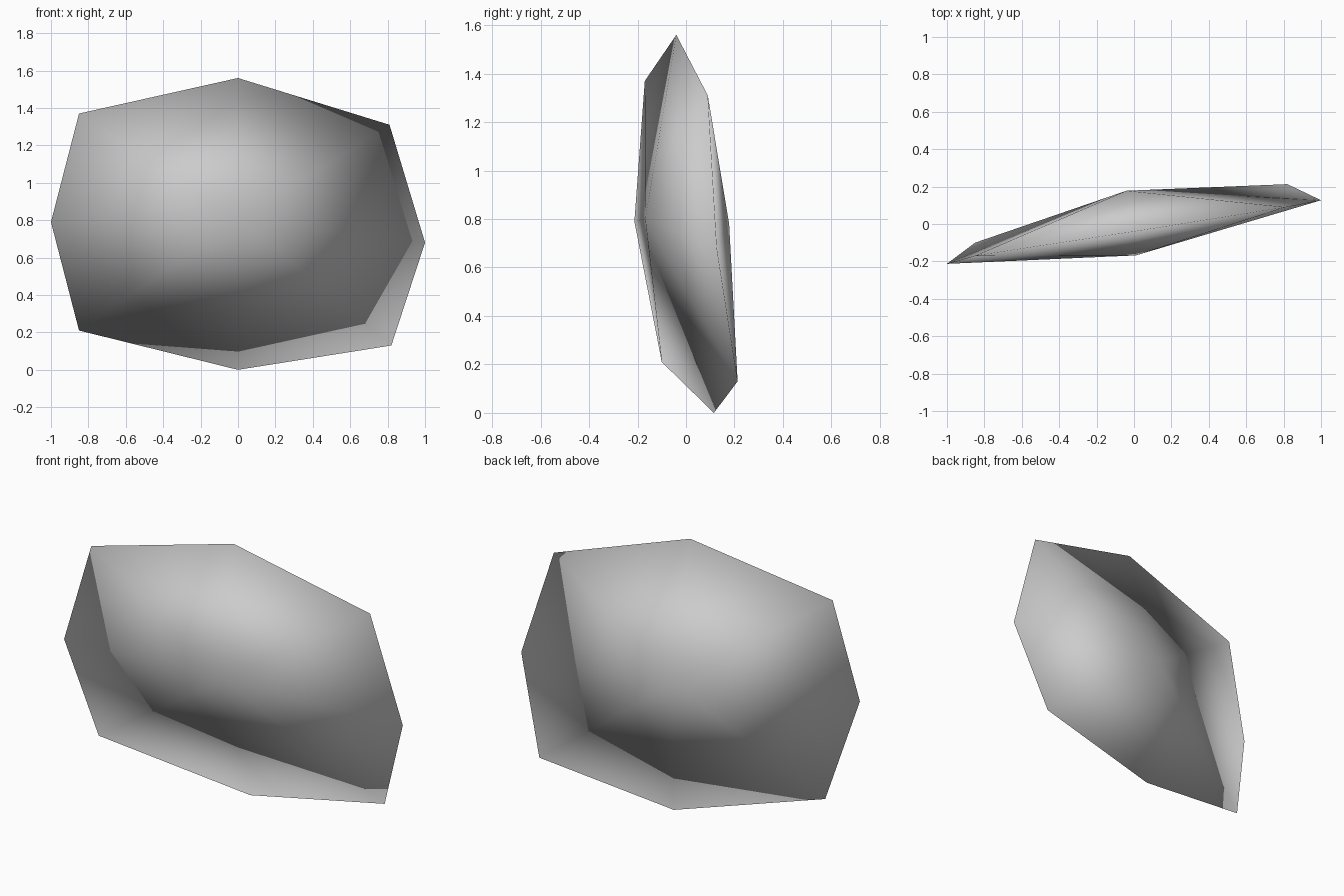
import bpy
import bmesh

cube = bpy.data.objects.get("Cube")
if cube:
    bpy.data.objects.remove(cube, do_unlink=True)

# Plain stone colour
grey = bpy.data.materials.new("light grey")
grey.use_nodes = True
colour = (0.6, 0.6, 0.6, 1.0)
grey.diffuse_color = colour
shader = next(n for n in grey.node_tree.nodes if n.type == 'BSDF_PRINCIPLED')
shader.inputs["Base Color"].default_value = colour

# Twisted eight-sided rim, counter-clockwise seen from the front
rim_points = [
    (-1.0, -0.213, 0.79),
    (-0.85, -0.10, 0.21),
    (0.0, 0.115, 0.0),
    (0.82, 0.213, 0.13),
    (1.0, 0.127, 0.68),
    (0.81, 0.09, 1.31),
    (0.0, -0.04, 1.56),
    (-0.85, -0.17, 1.37),
]
front_peak = (0.01, -0.168, 0.80)
back_peak = (-0.04, 0.178, 0.78)

# Join the rim to a shallow peak on each side
bm = bmesh.new()
rim = [bm.verts.new(p) for p in rim_points]
front = bm.verts.new(front_peak)
back = bm.verts.new(back_peak)
for a, b in zip(rim, rim[1:] + rim[:1]):
    bm.faces.new((front, a, b))
    bm.faces.new((back, b, a))
for face in bm.faces:
    face.smooth = True

mesh = bpy.data.meshes.new("flat_stone")
bm.to_mesh(mesh)
bm.free()
mesh.materials.append(grey)
stone = bpy.data.objects.new("flat_stone", mesh)
bpy.context.collection.objects.link(stone)
